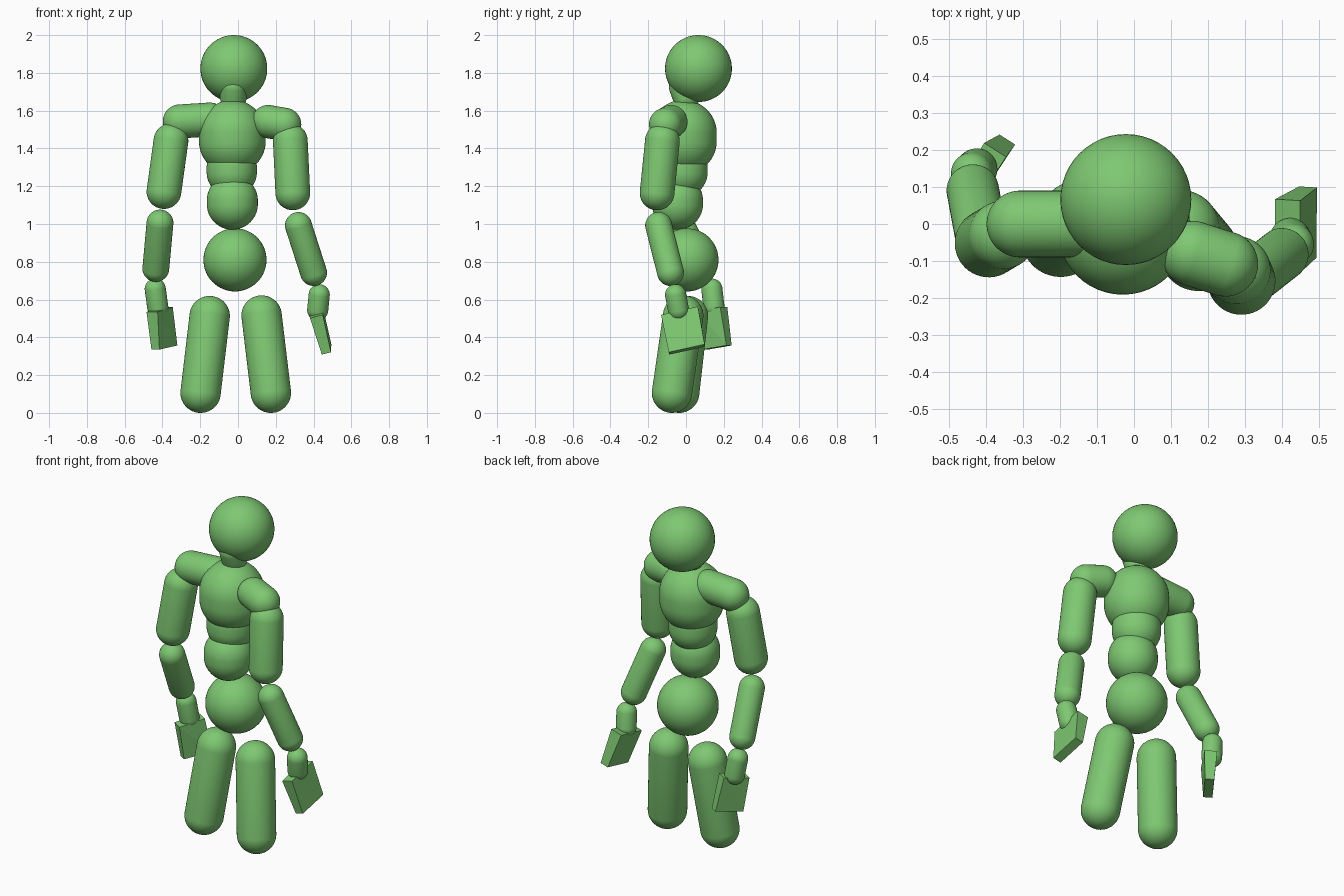
import bpy
import bmesh
from mathutils import Vector, Matrix

cube = bpy.data.objects.get("Cube")
if cube:
    bpy.data.objects.remove(cube, do_unlink=True)

# Single green material
GREEN = (0.21, 0.58, 0.17, 1.0)
green = bpy.data.materials.new("soft green")
green.use_nodes = True
green.diffuse_color = GREEN
bsdf = green.node_tree.nodes["Principled BSDF"]
bsdf.inputs["Base Color"].default_value = GREEN
bsdf.inputs["Roughness"].default_value = 0.6


def finish(name, bm, smooth):
    bmesh.ops.recalc_face_normals(bm, faces=bm.faces)
    for f in bm.faces:
        f.smooth = smooth
    mesh = bpy.data.meshes.new(name)
    bm.to_mesh(mesh)
    bm.free()
    mesh.materials.append(green)
    obj = bpy.data.objects.new(name, mesh)
    bpy.context.collection.objects.link(obj)
    return obj


def capsule(name, radius, start, end=None):
    """Round-ended cylinder whose cap centres are start and end (a ball if end is omitted)."""
    a = Vector(start)
    b = Vector(end or start)
    axis = b - a
    bm = bmesh.new()
    bmesh.ops.create_uvsphere(bm, u_segments=48, v_segments=31, radius=radius)
    for v in bm.verts:
        v.co.z += axis.length / 2 * (1 if v.co.z > 0 else -1)
    turn = Vector((0, 0, 1)).rotation_difference(axis) if axis.length else Matrix().to_quaternion()
    bm.transform(Matrix.Translation((a + b) / 2) @ turn.to_matrix().to_4x4())
    return finish(name, bm, True)


def hand(name, top_front, top_back, low_front, low_back, thick_top, thick_low):
    """Flat paddle tapering in thickness towards the fingertips."""
    tf, tb, lf, lb = map(Vector, (top_front, top_back, low_front, low_back))
    normal = (tb - tf).cross(lf - tf).normalized()
    bm = bmesh.new()
    for p, t in ((tf, thick_top), (tb, thick_top), (lf, thick_low), (lb, thick_low)):
        for side in (-1, 1):
            bm.verts.new(p + normal * side * t / 2)
    bmesh.ops.convex_hull(bm, input=bm.verts)
    return finish(name, bm, False)


# Head and torso
capsule("head", 0.177, (-0.022, 0.066, 1.823))
capsule("neck", 0.07, (-0.025, -0.02, 1.725), (-0.025, 0.0, 1.67))
capsule("chest", 0.177, (-0.03, -0.014, 1.48), (-0.03, -0.014, 1.44))
capsule("abdomen", 0.133, (-0.033, -0.018, 1.30), (-0.033, -0.018, 1.275))
capsule("waist", 0.135, (-0.03, -0.045, 1.125), (-0.03, -0.045, 1.105))
capsule("pelvis", 0.167, (-0.016, 0.005, 0.81))

# Right arm
capsule("right_shoulder", 0.09, (-0.15, 0.0, 1.553), (-0.308, 0.0, 1.543))
capsule("right_upper_arm", 0.092, (-0.355, -0.03, 1.44), (-0.392, -0.052, 1.172))
capsule("right_forearm", 0.071, (-0.413, -0.03, 1.005), (-0.435, 0.09, 0.765))
capsule("right_wrist", 0.056, (-0.438, 0.137, 0.655), (-0.425, 0.148, 0.56))
hand("right_hand", (-0.455, 0.075, 0.535), (-0.375, 0.2, 0.56),
     (-0.437, 0.1, 0.335), (-0.342, 0.228, 0.357), 0.07, 0.05)

# Left arm
capsule("left_shoulder", 0.088, (0.16, -0.08, 1.542), (0.247, -0.108, 1.527))
capsule("left_upper_arm", 0.092, (0.277, -0.125, 1.44), (0.29, -0.153, 1.165))
capsule("left_forearm", 0.071, (0.32, -0.145, 0.992), (0.4, -0.082, 0.743))
capsule("left_wrist", 0.056, (0.43, -0.055, 0.625), (0.422, -0.04, 0.545))
hand("left_hand", (0.415, -0.13, 0.51), (0.415, 0.065, 0.555),
     (0.468, -0.09, 0.315), (0.47, 0.1, 0.357), 0.07, 0.05)

# Legs
capsule("right_leg", 0.107, (-0.15, 0.01, 0.512), (-0.198, -0.036, 0.107))
capsule("left_leg", 0.107, (0.125, -0.015, 0.515), (0.174, -0.074, 0.107))
